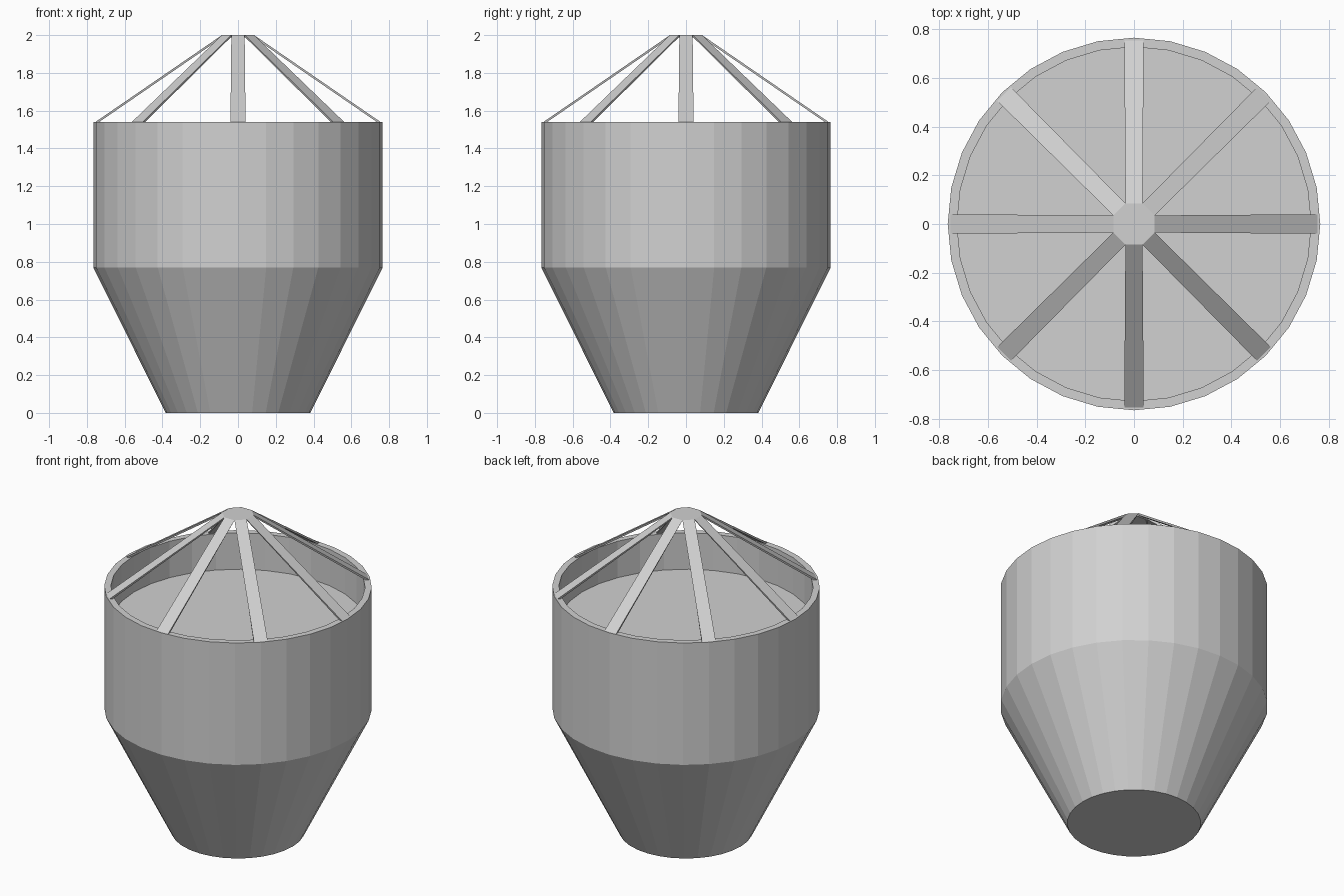
import bpy, bmesh
from math import sin, cos, pi
from mathutils import Vector, Matrix

cube = bpy.data.objects.get("Cube")
if cube:
    bpy.data.objects.remove(cube, do_unlink=True)

grey = bpy.data.materials.new("light grey")
grey.use_nodes = True
colour = (0.64, 0.64, 0.64, 1)
grey.diffuse_color = colour
grey.node_tree.nodes["Principled BSDF"].inputs["Base Color"].default_value = colour

SIDES, RIBS = 32, 8
RIM_Z, TOP_Z = 1.54, 2.0
CAP_R = 0.092


def finish(name, bm):
    bmesh.ops.recalc_face_normals(bm, faces=bm.faces)
    mesh = bpy.data.meshes.new(name)
    bm.to_mesh(mesh)
    bm.free()
    mesh.materials.append(grey)
    obj = bpy.data.objects.new(name, mesh)
    bpy.context.collection.objects.link(obj)
    return obj


def lathe(name, profile, sides):
    """Turn a list of (radius, height) rings into a closed solid."""
    bm = bmesh.new()
    rings = [[bm.verts.new((r * cos(2 * pi * i / sides), r * sin(2 * pi * i / sides), z))
              for i in range(sides)] for r, z in profile]
    for a, b in zip(rings, rings[1:]):
        for i in range(sides):
            j = (i + 1) % sides
            bm.faces.new((a[i], a[j], b[j], b[i]))
    bm.faces.new(rings[0])
    bm.faces.new(rings[-1])
    return finish(name, bm)


# Tapered hopper, straight drum, rim and recessed floor
lathe("drum_body", [(0.383, 0), (0.766, 0.77), (0.766, RIM_Z),
                    (0.728, RIM_Z), (0.728, 1.31)], SIDES)

# Small octagonal cap where the ribs meet
cap = lathe("roof_cap", [(CAP_R - 0.015, TOP_Z - 0.012), (CAP_R, TOP_Z)], RIBS)
cap.data.transform(Matrix.Rotation(pi / RIBS, 4, "Z"))

# Sloping roof ribs, one for each cap side
cap_edge = CAP_R * cos(pi / RIBS)
cap_half = CAP_R * sin(pi / RIBS)
for k in range(RIBS):
    turn = Matrix.Rotation(2 * pi * k / RIBS, 4, "Z")
    bm = bmesh.new()
    section = [(0.755, RIM_Z, 0.04), (cap_edge, TOP_Z, cap_half),
               (cap_edge - 0.02, TOP_Z, cap_half - 0.008), (0.735, RIM_Z, 0.04)]
    left, right = [[bm.verts.new(turn @ Vector((r, s * w, z))) for r, z, w in section]
                   for s in (1, -1)]
    bm.faces.new(left)
    bm.faces.new(right)
    for i in range(4):
        j = (i + 1) % 4
        bm.faces.new((left[i], left[j], right[j], right[i]))
    finish(f"roof_rib_{k + 1}", bm)
